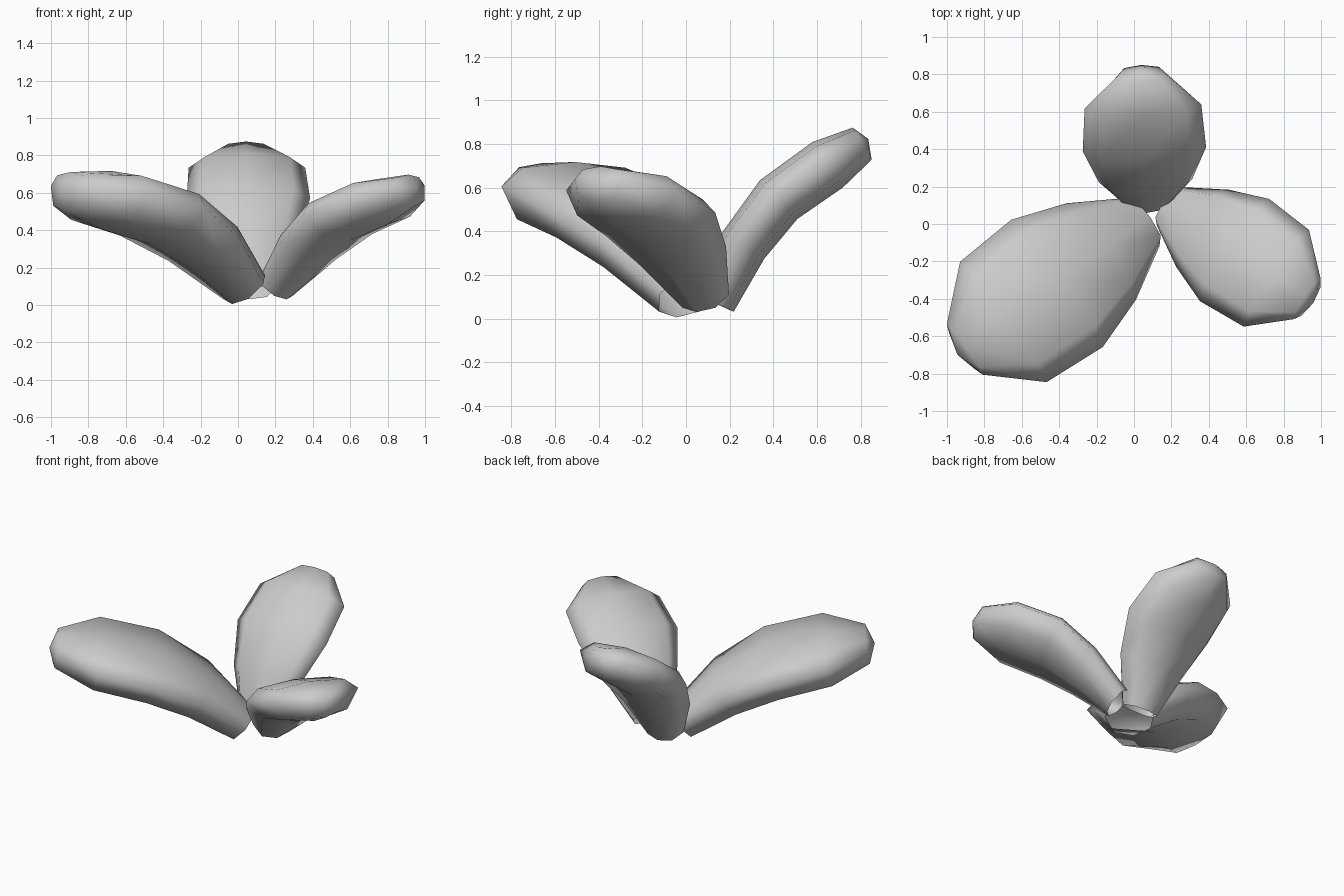
import bpy, bmesh, math
from mathutils import Vector

if "Cube" in bpy.data.objects:
    bpy.data.objects.remove(bpy.data.objects["Cube"])

# Shared cross-section: flattish top, rounder underside (across, up)
SECTION = [(1, .22), (.73, .74), (0, .9), (-.73, .74),
           (-1, .22), (-.72, -.7), (0, -1), (.72, -.7)]
# Half width and half thickness at each ring, base to tip
WIDTH = [.125, .25, .33, .312, .13]
THICK = [.092, .12, .13, .132, .09]


def leaf(name, base, heading, path, scale=1.0):
    """Loft a fleshy leaf along a path of (reach, height) points; open base."""
    a = math.radians(heading)
    out = Vector((math.cos(a), math.sin(a), 0))
    side = Vector((-math.sin(a), math.cos(a), 0))
    up = Vector((0, 0, 1))
    origin = Vector((base[0], base[1], 0))
    mids = [origin + out * r + up * z for r, z in path]
    bm = bmesh.new()
    rings = []
    for i, mid in enumerate(mids):
        t = (mids[min(i + 1, 4)] - mids[max(i - 1, 0)]).normalized()
        normal = t.cross(side).normalized()
        rings.append([bm.verts.new(mid + side * (u * WIDTH[i] * scale)
                                   + normal * (v * THICK[i] * scale))
                      for u, v in SECTION])
    n = len(SECTION)
    for r0, r1 in zip(rings, rings[1:]):
        for j in range(n):
            k = (j + 1) % n
            bm.faces.new((r0[j], r0[k], r1[k], r1[j]))
    # Slightly domed tip
    tip = bm.verts.new(mids[-1] + t * .035 * scale)
    for j in range(n):
        bm.faces.new((rings[-1][j], rings[-1][(j + 1) % n], tip))
    bmesh.ops.recalc_face_normals(bm, faces=bm.faces)
    # Make sure the open shell faces outwards
    tip_face = tip.link_faces[0]
    tip_face.normal_update()
    if tip_face.normal.dot(t) < 0:
        bmesh.ops.reverse_faces(bm, faces=bm.faces)
    for f in bm.faces:
        f.smooth = True
    me = bpy.data.meshes.new(name)
    bm.to_mesh(me)
    bm.free()
    ob = bpy.data.objects.new(name, me)
    bpy.context.collection.objects.link(ob)
    return ob


# Large front-left leaf
leaf("large_leaf", (.03, 0), 215.7,
     [(0, .095), (.271, .325), (.557, .48), (.905, .57), (1.155, .61)], 1.27)
# Right leaf
leaf("right_leaf", (.205, .085), -34,
     [(0, .095), (.212, .31), (.415, .46), (.68, .56), (.875, .62)])
# Steeper back leaf
leaf("back_leaf", (.065, .135), 92,
     [(0, .07), (.12, .335), (.285, .55), (.51, .71), (.67, .805)])
